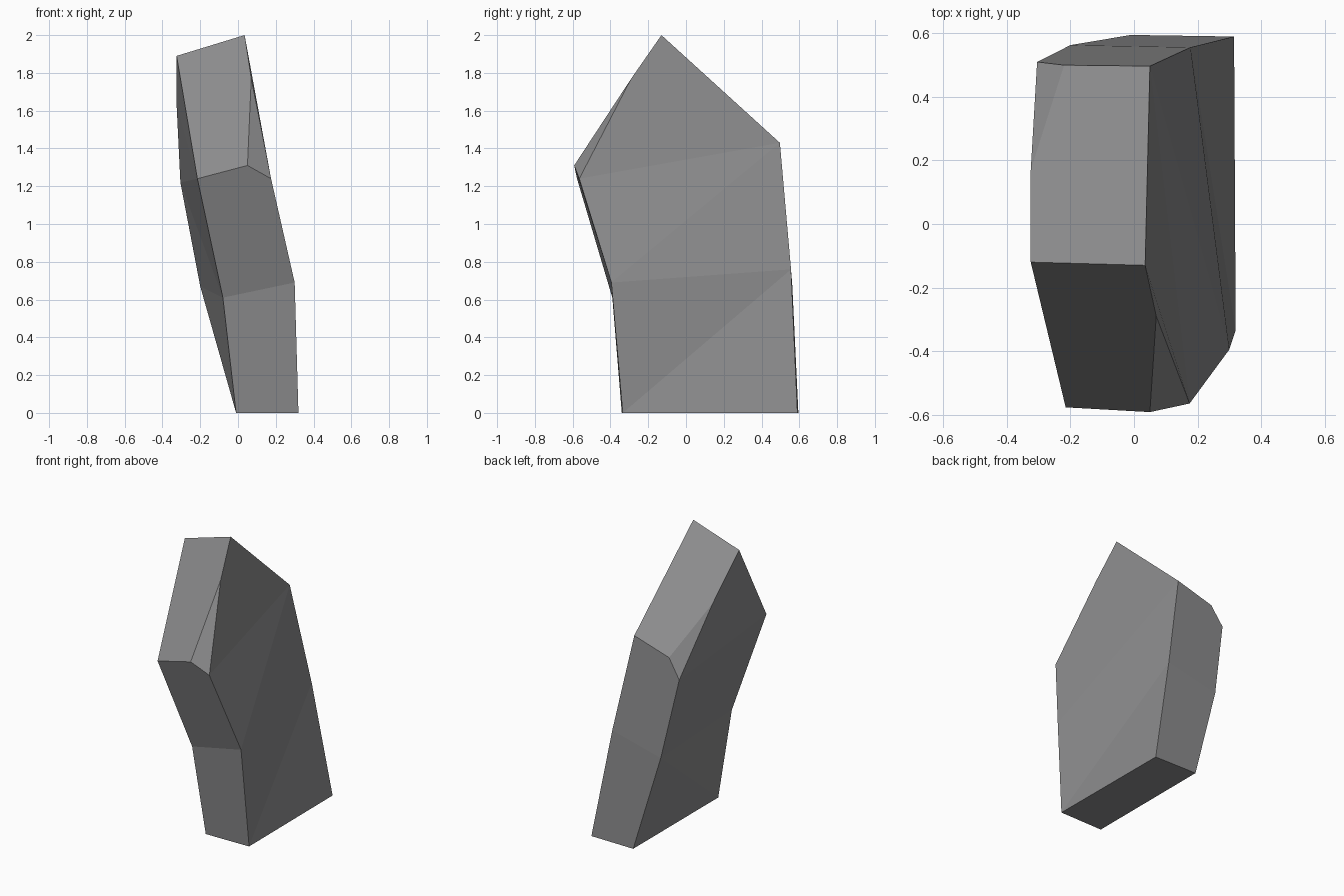
import bpy, bmesh

if "Cube" in bpy.data.objects:
    bpy.data.objects.remove(bpy.data.objects["Cube"])

# One stone slab: two side profiles (front foot, up over the tip, down to the back foot)
right = {
    "foot_f": (0.32, -0.335, 0.0), "mid_f": (0.30, -0.395, 0.69),
    "brow": (0.175, -0.565, 1.24), "chip_top": (0.07, -0.29, 1.77),
    "tip": (0.035, -0.13, 2.0), "shoulder": (0.05, 0.497, 1.43),
    "mid_b": (0.178, 0.556, 0.76), "foot_b": (0.315, 0.59, 0.0),
}
left = {
    "foot_f": (-0.01, -0.34, 0.0), "mid_f": (-0.08, -0.39, 0.61),
    "brow": (-0.215, -0.577, 1.24), "tip": (-0.325, -0.12, 1.89),
    "chip_top": (-0.325, 0.17, 1.63), "shoulder": (-0.305, 0.51, 1.22),
    "mid_b": (-0.20, 0.563, 0.67), "foot_b": (-0.01, 0.595, 0.0),
}
bm = bmesh.new()
R = {k: bm.verts.new(p) for k, p in right.items()}
L = {k: bm.verts.new(p) for k, p in left.items()}
front_chip = bm.verts.new((0.05, -0.592, 1.31))   # chipped front corner
back_chip = bm.verts.new((-0.22, 0.50, 1.35))     # chipped back corner


def side(s, names):
    bm.faces.new([s[n] for n in names.split()])


# Facets shared by both broad sides
for s in (R, L):
    side(s, "foot_f foot_b mid_b")
    side(s, "foot_f mid_b mid_f")
    side(s, "mid_f mid_b shoulder")
    side(s, "mid_f shoulder brow")
side(R, "brow shoulder tip chip_top")
side(L, "brow shoulder chip_top")
side(L, "brow chip_top tip")

# Narrow faces joining the two sides
for a, b in (("foot_f", "mid_f"), ("mid_b", "foot_b"), ("foot_b", "foot_f")):
    bm.faces.new((L[a], R[a], R[b], L[b]))
bm.faces.new((L["mid_f"], R["mid_f"], R["brow"], front_chip, L["brow"]))
bm.faces.new((L["brow"], front_chip, R["chip_top"], R["tip"], L["tip"]))
bm.faces.new((L["tip"], R["tip"], R["shoulder"], back_chip, L["chip_top"]))
bm.faces.new((L["shoulder"], back_chip, R["shoulder"], R["mid_b"], L["mid_b"]))
bm.faces.new((front_chip, R["brow"], R["chip_top"]))
bm.faces.new((L["chip_top"], back_chip, L["shoulder"]))
bmesh.ops.recalc_face_normals(bm, faces=bm.faces)

mesh = bpy.data.meshes.new("stone_slab")
bm.to_mesh(mesh)
bm.free()
stone = bpy.data.materials.new("stone grey")
stone.diffuse_color = (0.26, 0.26, 0.265, 1)
stone.use_nodes = True
stone.node_tree.nodes["Principled BSDF"].inputs["Base Color"].default_value = stone.diffuse_color
mesh.materials.append(stone)
bpy.context.collection.objects.link(bpy.data.objects.new("stone_slab", mesh))
